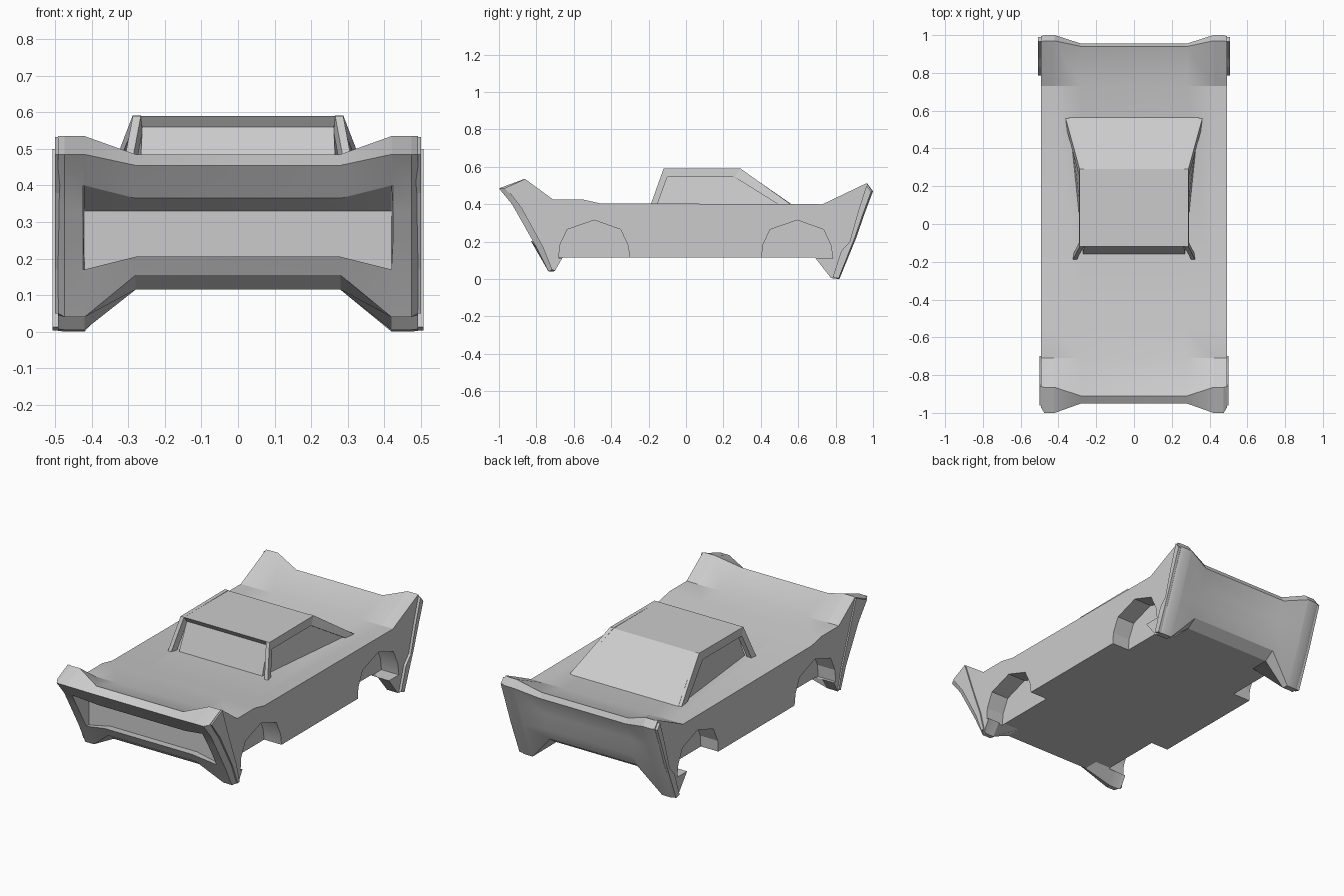
import bpy, bmesh
from mathutils import Vector

if "Cube" in bpy.data.objects:
    bpy.data.objects.remove(bpy.data.objects["Cube"])


def make(name, verts, faces):
    me = bpy.data.meshes.new(name)
    me.from_pydata(verts, [], faces)
    bm = bmesh.new()
    bm.from_mesh(me)
    bmesh.ops.recalc_face_normals(bm, faces=bm.faces)
    bm.to_mesh(me)
    bm.free()
    ob = bpy.data.objects.new(name, me)
    bpy.context.collection.objects.link(ob)
    return ob


def activate(ob):
    bpy.ops.object.select_all(action='DESELECT')
    ob.select_set(True)
    bpy.context.view_layer.objects.active = ob


def loft(name, rings):
    """Join closed rings of equal length and cap both ends."""
    n = len(rings[0])
    verts = [v for r in rings for v in r]
    faces = [(a * n + i, a * n + (i + 1) % n, (a + 1) * n + (i + 1) % n, (a + 1) * n + i)
             for a in range(len(rings) - 1) for i in range(n)]
    faces += [tuple(range(n)), tuple(range((len(rings) - 1) * n, len(rings) * n))]
    return make(name, verts, faces)


def prism(name, pts, x0, x1):
    return loft(name, [[(x, y, z) for y, z in pts] for x in (x0, x1)])


# Body: side profiles (y, z) at the middle, the corner and the outer side
floor = [(-.66, .115), (.69, .115)]
deck = [(.73, .40), (-.46, .405), (-.55, .425), (-.71, .425)]
middle = ([(-.91, .485), (-.95, .455), (-.89, .365), (-.78, .33), (-.78, .20),
           (-.83, .205), (-.80, .155), (-.75, .115)] + floor +
          [(.80, .115), (.86, .155), (.905, .23), (.905, .32), (.955, .43), (.94, .46)] + deck)
rear = [(.78, .005), (.82, 0), (.91, .22), (.955, .35), (1, .47), (.97, .51)]
corner = ([(-.865, .535), (-1, .485), (-.93, .40), (-.78, .33), (-.78, .17),
           (-.80, .17), (-.735, .04), (-.71, .04)] + floor + rear + deck)


def close_recess(p):
    c, f = Vector(p[2]), Vector(p[5])
    return p[:3] + [tuple(c.lerp(f, .33)), tuple(c.lerp(f, .67))] + p[5:]


post = close_recess(corner)
outer = close_recess([(-.86, .535), (-.97, .485), (-.88, .40), 0, 0,
                      (-.765, .17), (-.715, .05), (-.70, .045)] + floor +
                     [(y - .006, z + .002) for y, z in rear] + deck)
half = [(.28, middle), (.42, corner), (.424, post), (.475, post), (.493, outer)]
stations = [(-x, p) for x, p in reversed(half)] + half
body = loft("body", [[(x, y, z) for y, z in p] for x, p in stations])

# Wheel arches cut into both sides
arch = [(-.19, .11), (-.185, .18), (-.145, .265), (0, .315), (.14, .265), (.18, .18), (.19, .11)]
for s in (-1, 1):
    for cy in (-.49, .595):
        cut = prism("arch_cutter", [(cy + y, z) for y, z in arch], s * .38, s * .6)
        cut.hide_render = True
        activate(body)
        m = body.modifiers.new("arch", 'BOOLEAN')
        m.operation, m.solver, m.object = 'DIFFERENCE', 'EXACT', cut
        bpy.ops.object.modifier_apply(modifier=m.name)
        bpy.data.objects.remove(cut)
activate(body)
bpy.ops.object.shade_smooth_by_angle(angle=.35)

# Raised strips on the outer corners, tapering outwards
rear_strip = [(.965, .50), (.99, .468), (.947, .35), (.902, .22), (.816, .003), (.785, .012),
              (.83, .15), (.875, .2), (.92, .36)]
front_strip = [(-.86, .533), (-.96, .485), (-.88, .38), (-.765, .17), (-.717, .05),
               (-.70, .055), (-.73, .17), (-.80, .36)]
for s, side in ((-1, "left"), (1, "right")):
    prism(side + "_rear_strip", rear_strip, s * .485, s * .508)
    prism(side + "_front_strip", front_strip, s * .485, s * .501)

# Cabin: glass block with a tapered rear window and a small brow
profile = [(-.165, .39, .27), (-.10, .56, .262), (-.12, .59, .272),
           (.29, .59, .272), (.565, .40, .345), (.565, .39, .345)]
loft("cabin", [[(s * w, y, z) for y, z, w in profile] for s in (-1, 1)])

# Side frames: flared pillars joined by the roof rail
rail_out = [(.325, -.19, .395), (.288, -.12, .59), (.288, .29, .592), (.364, .567, .395)]
rail_in = [(.320, -.155, .395), (.292, -.10, .545), (.292, .26, .545), (.356, .50, .395)]
for s, side in ((-1, "left"), (1, "right")):
    rings = []
    for (xo, yo, zo), (xi, yi, zi) in zip(rail_out, rail_in):
        rings.append([(s * xo, yo, zo), (s * xi, yi, zi),
                      (s * (xi - .03), yi, zi), (s * (xo - .022), yo, zo)])
    loft(side + "_window_frame", rings)
